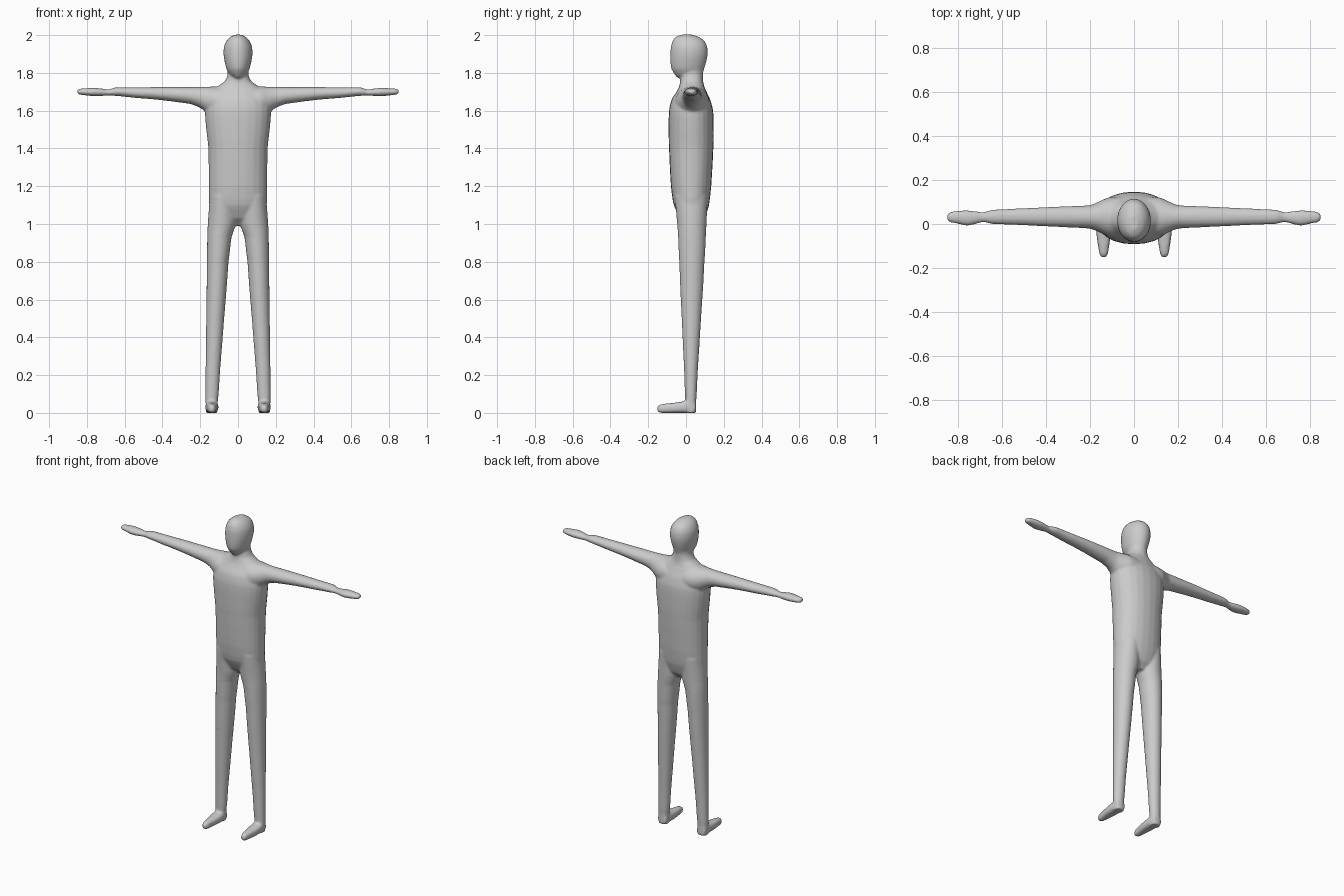
import bpy, bmesh, math
from mathutils import Vector

SIDES = 24
bm = bmesh.new()


def catmull(a, b, c, d, t):
    return 0.5 * (2*b + (c-a)*t + (2*a-5*b+4*c-d)*t*t + (3*b-a-3*c+d)*t**3)


def refine(rows, steps=3):
    """Spline through the cross-sections, parametrised per row."""
    out = []
    for i in range(len(rows) - 1):
        p = [rows[max(0, min(len(rows)-1, i+k))] for k in (-1, 0, 1, 2)]
        for s in range(steps):
            t = s / steps
            vals = [catmull(*v, t) for v in zip(*p)]
            vals[0] = p[1][0] + (p[2][0] - p[1][0]) * t
            out.append(vals)
    return out + [rows[-1]]


def loft(axis, rows, side=1, power=1.0, smooth=True):
    """Rows: position on axis, then min/max of the two other axes in x, y, z order."""
    others = [k for k in range(3) if k != axis]
    rings = []
    for pos, a0, a1, b0, b1 in (refine(rows) if smooth else rows):
        ring = []
        for i in range(SIDES):
            ang = 2 * math.pi * i / SIDES
            c, s = math.cos(ang), math.sin(ang)
            c = math.copysign(abs(c)**power, c)
            s = math.copysign(abs(s)**power, s)
            co = Vector((0, 0, 0))
            co[axis] = pos
            co[others[0]] = (a0+a1)/2 + (a1-a0)/2*c
            co[others[1]] = (b0+b1)/2 + (b1-b0)/2*s
            co.x *= side
            ring.append(bm.verts.new(co))
        rings.append(ring)
    faces = [bm.faces.new(rings[0]), bm.faces.new(rings[-1])]
    for r, q in zip(rings, rings[1:]):
        for i in range(SIDES):
            j = (i + 1) % SIDES
            faces.append(bm.faces.new((r[i], r[j], q[j], q[i])))
    bmesh.ops.recalc_face_normals(bm, faces=faces)


# Torso: z, half width, front, back
torso = [(0.99, .06, .01, .07), (1.03, .12, -.03, .10), (1.10, .152, -.065, .122),
         (1.2, .155, -.08, .134), (1.4, .157, -.09, .145), (1.5, .168, -.092, .147),
         (1.6, .175, -.09, .144), (1.66, .16, -.076, .128), (1.71, .135, -.045, .105),
         (1.735, .10, -.035, .095), (1.755, .072, -.03, .09), (1.79, .055, -.03, .088)]
loft(2, [(z, -w, w, f, b) for z, w, f, b in torso], power=0.92)

# Neck and head
neck = [(1.72, .06, -.035, .095), (1.77, .056, -.03, .09), (1.83, .055, -.03, .09)]
head = [(1.775, .022, -.05, .05), (1.79, .045, -.06, .085), (1.82, .061, -.077, .096),
        (1.86, .071, -.083, .108), (1.90, .077, -.083, .115), (1.94, .074, -.08, .112),
        (1.97, .061, -.071, .098), (1.99, .042, -.055, .07), (2.002, .02, -.03, .04)]
for part in (neck, head):
    loft(2, [(z, -w, w, f, b) for z, w, f, b in part])

# Arm with hand: x, y range, z range
arm = [(.06, -.06, .125, 1.56, 1.728), (.12, -.055, .12, 1.57, 1.728),
       (.16, -.037, .102, 1.585, 1.727), (.20, -.022, .086, 1.615, 1.726),
       (.25, -.018, .083, 1.635, 1.725), (.40, -.011, .077, 1.655, 1.725),
       (.55, -.004, .07, 1.668, 1.724), (.65, .0, .065, 1.678, 1.723),
       (.685, .008, .055, 1.68, 1.713), (.72, 0, .058, 1.678, 1.717),
       (.76, -.008, .063, 1.677, 1.721), (.80, 0, .061, 1.68, 1.719),
       (.84, .008, .054, 1.685, 1.716), (.852, .016, .045, 1.69, 1.711)]
# Leg: z, x range, y range
leg = [(0, .108, .170, -.005, .055), (.1, .102, .173, -.006, .057),
       (.5, .073, .168, -.023, .08), (.8, .05, .165, -.036, .098),
       (.93, .034, .163, -.042, .105), (1.0, .012, .16, -.047, .109),
       (1.15, .01, .15, -.06, .115)]
# Foot: y, x range, z range
foot = [(.05, .110, .168, 0, .06), (0, .104, .173, 0, .062), (-.05, .106, .171, 0, .055),
        (-.10, .113, .164, 0, .05), (-.135, .119, .158, 0, .045), (-.152, .126, .151, .008, .036)]
for side in (1, -1):
    loft(0, arm, side)
    loft(2, leg, side)
    loft(1, foot, side, power=0.7)

mesh = bpy.data.meshes.new("figure")
bm.to_mesh(mesh)
bm.free()
figure = bpy.data.objects.new("figure", mesh)
bpy.context.collection.objects.link(figure)

# Fuse the parts into one skin with soft joints
fuse = figure.modifiers.new("fuse", 'REMESH')
fuse.mode = 'VOXEL'
fuse.voxel_size = 0.007
fuse.use_smooth_shade = True
soften = figure.modifiers.new("soften", 'SMOOTH')
soften.factor = 0.5
soften.iterations = 6
